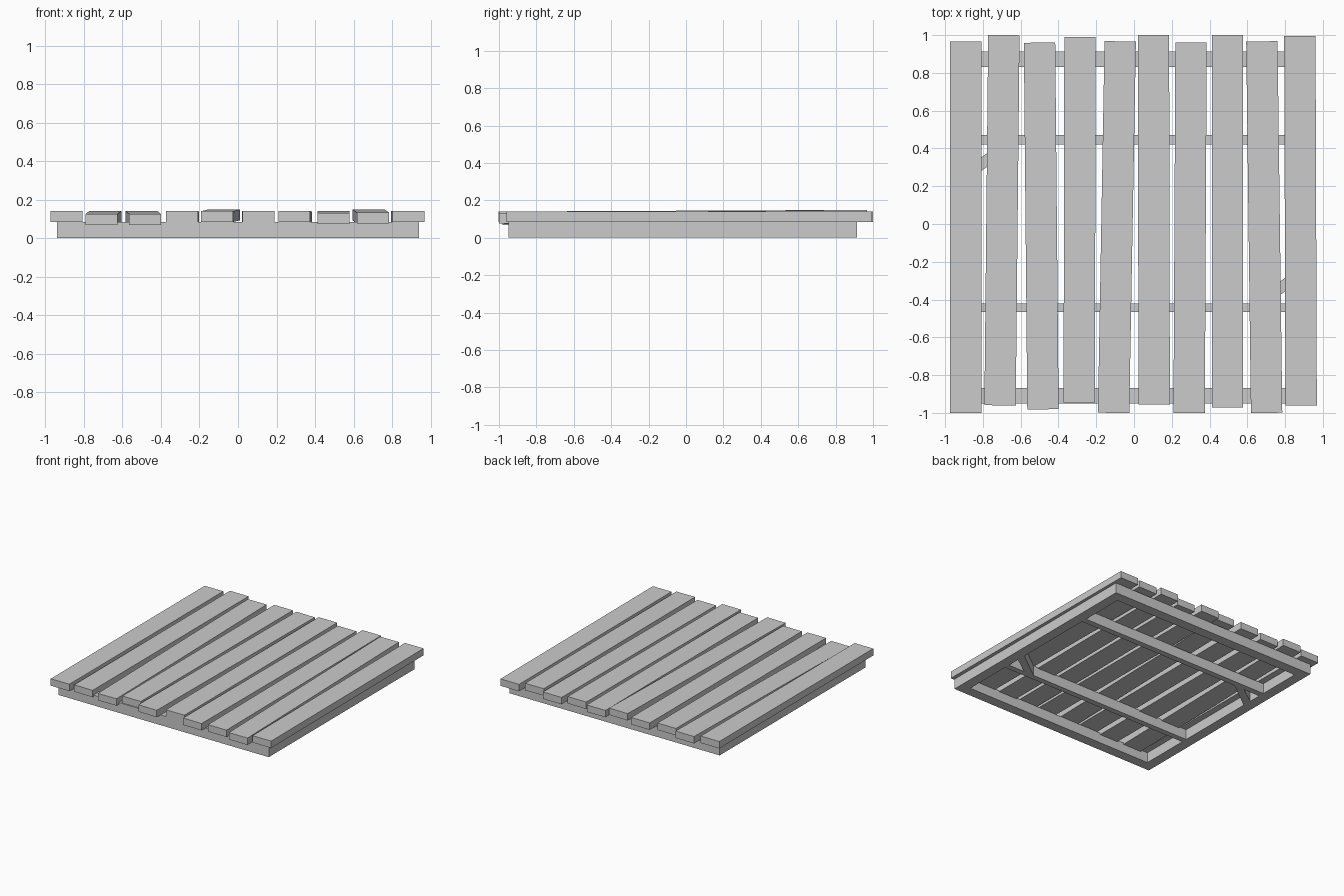
import bpy


def mesh_object(name, verts, faces):
    me = bpy.data.meshes.new(name)
    me.from_pydata(verts, [], faces)
    me.update()
    ob = bpy.data.objects.new(name, me)
    bpy.context.collection.objects.link(ob)
    return ob


def prism(name, outline, z, h):
    """Four-cornered board: outline counter-clockwise, z = bottom height per corner."""
    verts = [(x, y, b) for (x, y), b in zip(outline, z)]
    verts += [(x, y, b + h) for (x, y), b in zip(outline, z)]
    faces = [(3, 2, 1, 0), (4, 5, 6, 7)]
    faces += [(i, (i + 1) % 4, (i + 1) % 4 + 4, i + 4) for i in range(4)]
    return mesh_object(name, verts, faces)


def bar(name, x0, x1, y0, y1):
    return prism(name, [(x0, y0), (x1, y0), (x1, y1), (x0, y1)], [0] * 4, H)


H = 0.083    # frame height
W = 0.166    # plank width
T = 0.056    # plank thickness

# Supporting frame
bar("front_rail", -0.94, 0.94, -0.95, -0.867)
bar("back_rail", -0.94, 0.94, 0.83, 0.913)
bar("left_rail", -0.94, -0.857, -0.867, 0.83)
bar("right_rail", 0.857, 0.94, -0.867, 0.83)
bar("back_cross_rail", -0.857, 0.857, 0.422, 0.47)
bar("front_cross_rail", -0.857, 0.857, -0.466, -0.42)

# Diagonal corner braces
brace = [(0.62, -0.42), (0.71, -0.42), (0.86, -0.315), (0.86, -0.24)]
prism("right_brace", brace, [0] * 4, H)
prism("left_brace", [(-x, 0.422 - 0.42 - y) for x, y in brace], [0] * 4, H)

# Deck planks: front centre x, back centre x, front y, back y, front z, back z
planks = [
    (-0.890, -0.890, -1.000, 0.965, 0.085, 0.085),
    (-0.709, -0.689, -0.960, 1.000, 0.069, 0.085),
    (-0.482, -0.500, -0.981, 0.960, 0.069, 0.084),
    (-0.290, -0.286, -0.945, 0.990, 0.085, 0.083),
    (-0.108, -0.073, -1.000, 0.967, 0.084, 0.093),
    (0.107, 0.103, -0.955, 1.000, 0.084, 0.084),
    (0.292, 0.302, -1.000, 0.960, 0.084, 0.083),
    (0.495, 0.495, -0.972, 1.000, 0.074, 0.084),
    (0.702, 0.677, -1.000, 0.967, 0.076, 0.093),
    (0.885, 0.878, -0.960, 0.995, 0.085, 0.085),
]
for i, (xf, xb, yf, yb, zf, zb) in enumerate(planks, 1):
    h = W / 2
    s = (xb - xf) / (yb - yf) * h    # ends stay square to the skewed plank
    prism(f"plank_{i}",
          [(xf - h, yf + s), (xf + h, yf - s), (xb + h, yb - s), (xb - h, yb + s)],
          [zf, zf, zb, zb], T)
